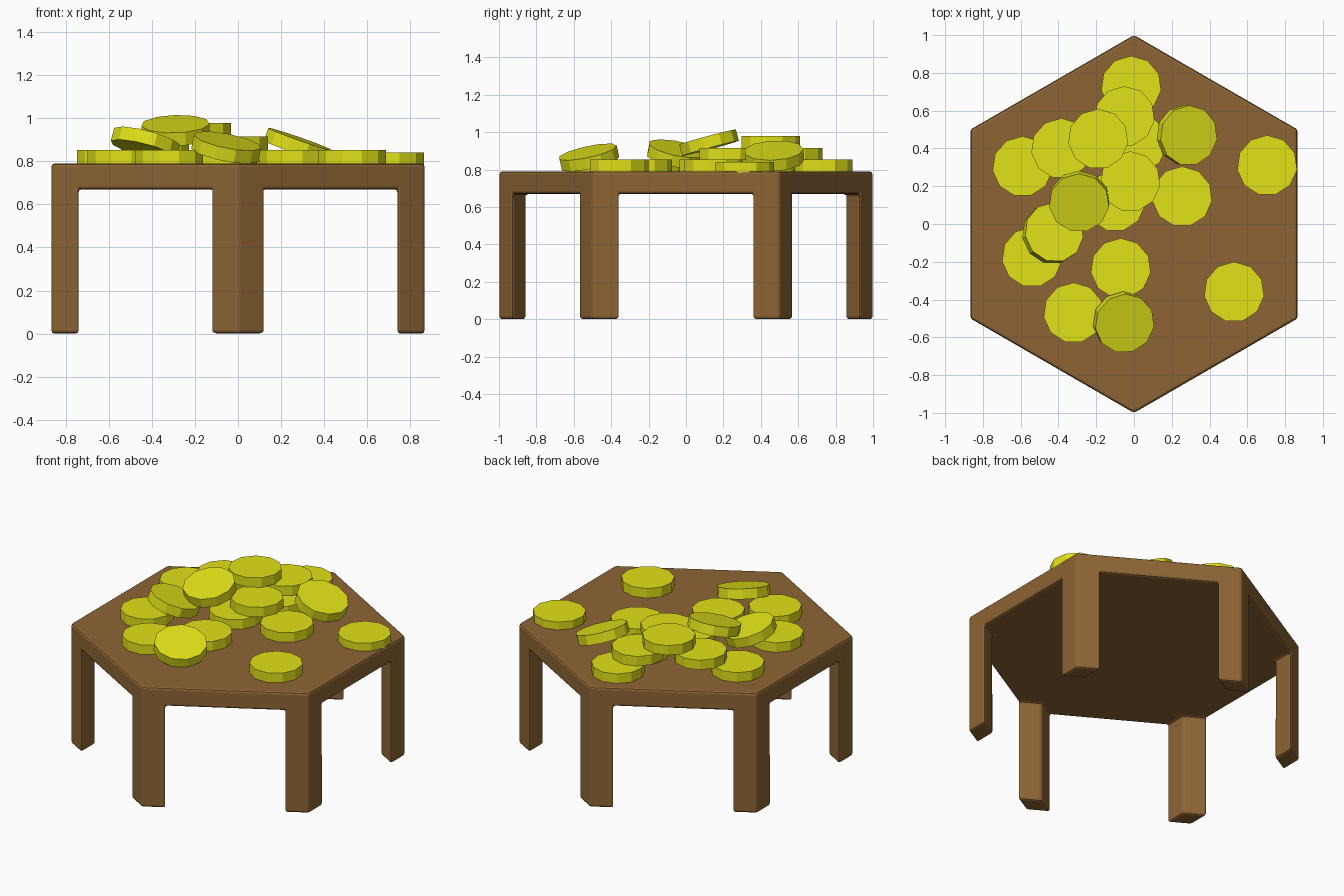
import bpy, bmesh, math
from mathutils import Vector

if "Cube" in bpy.data.objects:
    bpy.data.objects.remove(bpy.data.objects["Cube"])


def material(name, color):
    m = bpy.data.materials.new(name)
    m.diffuse_color = (*color, 1)
    m.use_nodes = True
    m.node_tree.nodes["Principled BSDF"].inputs["Base Color"].default_value = m.diffuse_color
    return m


wood = material("wood", (0.27, 0.13, 0.035))
gold = material("gold", (0.76, 0.76, 0.01))


def add_object(name, bm, mat):
    bmesh.ops.recalc_face_normals(bm, faces=bm.faces)
    me = bpy.data.meshes.new(name)
    bm.to_mesh(me)
    bm.free()
    me.materials.append(mat)
    ob = bpy.data.objects.new(name, me)
    bpy.context.collection.objects.link(ob)
    return ob


# Hexagonal table: slab and six rhombic corner legs as one closed mesh
TOP, UNDER, LEG = 0.79, 0.67, 0.145
corners = [Vector((math.cos(a), math.sin(a), 0))
           for a in (math.radians(90 + 60 * k) for k in range(6))]
bm = bmesh.new()


def vert(p, z):
    return bm.verts.new((p.x, p.y, z))


legs = []
for k, c in enumerate(corners):
    to_prev = (corners[k - 1] - c) * LEG
    to_next = (corners[(k + 1) % 6] - c) * LEG
    prev, inner, nxt = c + to_prev, c + to_prev + to_next, c + to_next
    legs.append({
        "top": vert(c, TOP),
        "foot": [vert(p, 0) for p in (c, nxt, inner, prev)],
        "under": [vert(p, UNDER) for p in (prev, inner, nxt)],
    })

bm.faces.new([l["top"] for l in legs])
bm.faces.new([v for l in legs for v in l["under"]])
for k, l in enumerate(legs):
    n = legs[(k + 1) % 6]
    prev, inner, nxt = l["under"]
    fc, fn, fi, fp = l["foot"]
    bm.faces.new((fc, fn, fi, fp))
    bm.faces.new((fn, fi, inner, nxt))
    bm.faces.new((fi, fp, prev, inner))
    # Arched outer side running from this leg to the next
    bm.faces.new((l["top"], n["top"], n["foot"][0], n["foot"][3],
                  n["under"][0], nxt, fn, fc))
    # Shared corner edge needs no extra face

table = add_object("table", bm, wood)
bev = table.modifiers.new("rounded_edges", "BEVEL")
bev.width = 0.014
bev.segments = 2
bev.limit_method = 'ANGLE'

# Flat-sided coin mesh shared by the whole pile
R, H = 0.16, 0.063
bm = bmesh.new()
bmesh.ops.create_cone(bm, cap_ends=True, segments=11,
                      radius1=R, radius2=R, depth=H)
first = add_object("coin_1", bm, gold)

# x, y, centre height, lean towards x, lean towards y
L0, L1, L2 = TOP + H * 0.5, TOP + H * 1.5, TOP + H * 2.5
coins = [
    (-0.015, 0.73, L0, 0, 0),
    (-0.59, 0.305, L0, 0, 0),
    (0.015, 0.43, L0, 0, 0),
    (-0.10, 0.12, L0, 0, 0),
    (0.255, 0.145, L0, 0, 0),
    (-0.54, -0.175, L0, 0, 0),
    (-0.07, -0.235, L0, 0, 0),
    (-0.32, -0.47, L0, 0, 0),
    (0.53, -0.36, L0, 0, 0),
    (0.705, 0.31, L0 - 0.012, 0, 0),
    (-0.05, 0.57, L1, 0, 0),
    (-0.385, 0.40, L1, 0, 0),
    (-0.02, 0.225, L1, 0, 0),
    (-0.19, 0.45, L2, 0, 0),
    (0.28, 0.47, 0.873, 0.35, -0.05),
    (-0.29, 0.12, 0.943, -0.03, -0.27),
    (-0.43, -0.05, 0.882, 0.26, 0.20),
    (-0.055, -0.52, 0.864, 0.20, -0.22),
]
for i, (x, y, z, lx, ly) in enumerate(coins):
    coin = first
    if i:
        coin = bpy.data.objects.new(f"coin_{i + 1}", first.data)
        bpy.context.collection.objects.link(coin)
    coin.location = (x, y, z)
    tilt = Vector((0, 0, 1)).rotation_difference(Vector((lx, ly, 1)))
    coin.rotation_euler = tilt.to_euler()
